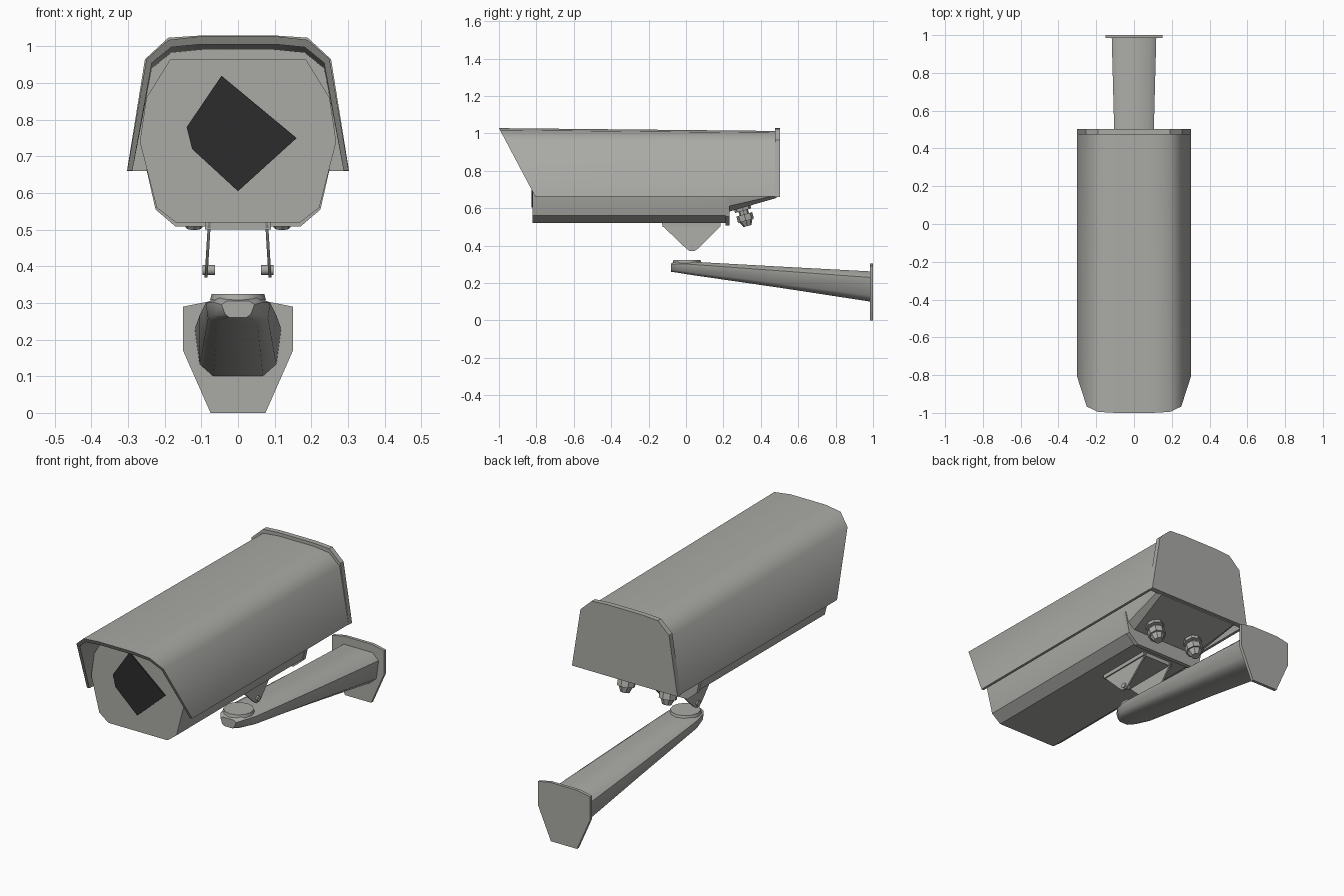
import bpy, bmesh, math
from mathutils import Vector

if "Cube" in bpy.data.objects:
    bpy.data.objects.remove(bpy.data.objects["Cube"])


def material(name, col):
    m = bpy.data.materials.new(name)
    m.diffuse_color = (*col, 1)
    m.use_nodes = True
    m.node_tree.nodes["Principled BSDF"].inputs["Base Color"].default_value = m.diffuse_color
    return m


GREY = material("warm grey", (0.40, 0.40, 0.38))
DARK = material("lens black", (0.025, 0.025, 0.025))


def finish(name, bm, mat=GREY, angle=35):
    bmesh.ops.recalc_face_normals(bm, faces=bm.faces)
    me = bpy.data.meshes.new(name)
    bm.to_mesh(me)
    bm.free()
    ob = bpy.data.objects.new(name, me)
    bpy.context.collection.objects.link(ob)
    me.materials.append(mat)
    bpy.ops.object.select_all(action='DESELECT')
    ob.select_set(True)
    bpy.context.view_layer.objects.active = ob
    bpy.ops.object.shade_smooth_by_angle(angle=math.radians(angle))
    return ob


def loft(name, rings, mat=GREY, angle=35):
    """Skin between closed rings of equal point count, with end caps."""
    bm = bmesh.new()
    vs = [[bm.verts.new(p) for p in r] for r in rings]
    n = len(vs[0])
    for a, b in zip(vs, vs[1:]):
        for i in range(n):
            j = (i + 1) % n
            bm.faces.new((a[i], a[j], b[j], b[i]))
    bm.faces.new(vs[0])
    bm.faces.new(vs[-1])
    return finish(name, bm, mat, angle)


def mirror(half, y):
    """Right half profile (x, z), bottom to top, made into a full ring at y."""
    return [(x, y, z) for x, z in half] + [(-x, y, z) for x, z in reversed(half)]


def cylinder(name, p0, p1, r0, r1, seg=10, mat=GREY):
    p0, p1 = Vector(p0), Vector(p1)
    q = (p1 - p0).to_track_quat('Z', 'Y')
    rings = [[p + q @ Vector((r * math.cos(2 * math.pi * i / seg),
                              r * math.sin(2 * math.pi * i / seg), 0)) for i in range(seg)]
             for p, r in ((p0, r0), (p1, r1))]
    return loft(name, rings, mat, 40)


# main housing, with the underside stepping up at the rear
full = [(0.17, 0.52), (0.222, 0.56), (0.268, 0.74), (0.25, 0.86), (0.185, 0.965)]
step = [(0.19, 0.58), (0.23, 0.61), (0.268, 0.74), (0.25, 0.86), (0.185, 0.965)]
rear = [(0.23, 0.655), (0.25, 0.67), (0.268, 0.74), (0.25, 0.86), (0.185, 0.965)]
loft("housing", [mirror(full, -0.82), mirror(full, 0.215), mirror(step, 0.225), mirror(rear, 0.485)])

# rear lip of the lower housing
lip = [(0.17, 0.508), (0.225, 0.555), (0.25, 0.665)]
loft("lower_rear_lip", [mirror(lip, 0.21), mirror(lip, 0.232)])

# dark lens window
lens = [(0, 0.605), (0.16, 0.75), (-0.045, 0.92), (-0.14, 0.78), (-0.125, 0.72)]
loft("lens_window", [[(x, y, z) for x, z in lens] for y in (-0.826, -0.819)], DARK)

# sun hood: open shell with raked front
outer = [(0.302, 0.662), (0.25, 0.965), (0.19, 1.018), (0.10, 1.028)]
inner = [(0.288, 0.662), (0.235, 0.955), (0.182, 0.998), (0.10, 1.006)]
hood = [(x, z) for x, z in outer] + [(-x, z) for x, z in reversed(outer)]
hood += [(-x, z) for x, z in inner] + [(x, z) for x, z in reversed(inner)]


def rake(z):
    return -1.0 + (1.028 - z) * 0.53


loft("sun_hood", [[(x, rake(z), z) for x, z in hood],
                  [(x, 0.48, z - 0.015 * (z > 0.9)) for x, z in hood]], angle=50)

# rear cover plate
cover = [(0.303, 0.66), (0.254, 0.965), (0.19, 1.024), (0.10, 1.03)]
loft("rear_cover", [mirror(cover, 0.475), mirror(cover, 0.502)])

# cable glands under the rear
for s in (-1, 1):
    a = Vector((s * 0.12, 0.295, 0.625))
    d = Vector((0, 0.28, -1)).normalized()
    side = "right" if s > 0 else "left"
    for part, t0, t1, r0, r1 in (("flange", 0.0, 0.04, 0.045, 0.045), ("neck", 0.03, 0.07, 0.026, 0.026),
                                 ("nut", 0.06, 0.095, 0.044, 0.044), ("cap", 0.095, 0.125, 0.036, 0.022)):
        cylinder(f"gland_{part}_{side}", a + d * t0, a + d * t1, r0, r1, 8)

# mounting bracket: top plate, two tapering cheeks and bolts
plate = [(0.09, 0.50), (0.09, 0.522)]
loft("bracket_plate", [mirror(plate, -0.125), mirror(plate, 0.18)])
cheek = [(-0.13, 0.522), (0.185, 0.522), (0.185, 0.505), (0.065, 0.385),
         (0.045, 0.37), (0.02, 0.37), (0.0, 0.385), (-0.125, 0.505)]
for s in (-1, 1):
    side = "right" if s > 0 else "left"
    loft(f"bracket_cheek_{side}",
         [[(s * (x + (0.522 - z) * 0.06), y, z) for y, z in cheek] for x in (0.074, 0.082)])
    cylinder(f"bracket_bolt_{side}", (s * 0.063, 0.033, 0.39), (s * 0.097, 0.033, 0.39), 0.014, 0.014)

# swivel cap on the arm tip
cylinder("swivel_cap", (0, 0.005, 0.308), (0, 0.005, 0.324), 0.076, 0.072, 12)


# wall arm: tapering bevelled beam
def arm_ring(y, wb, wt, z0, z1):
    h = z1 - z0
    return mirror([(wb * 0.65, z0), (wb, z0 + h * 0.2), (wt, z1 - h * 0.2), (wt * 0.7, z1)], y)


loft("wall_arm", [arm_ring(-0.08, 0.035, 0.045, 0.26, 0.305),
                  arm_ring(-0.045, 0.065, 0.07, 0.255, 0.315),
                  arm_ring(0.03, 0.082, 0.088, 0.243, 0.314),
                  arm_ring(0.5, 0.093, 0.105, 0.175, 0.288),
                  arm_ring(0.99, 0.105, 0.118, 0.10, 0.262)], angle=50)

# wall plate
wall = [(0.075, 0.0), (0.15, 0.17), (0.15, 0.29), (0.08, 0.304)]
loft("wall_plate", [mirror(wall, 0.984), mirror(wall, 1.0)])
